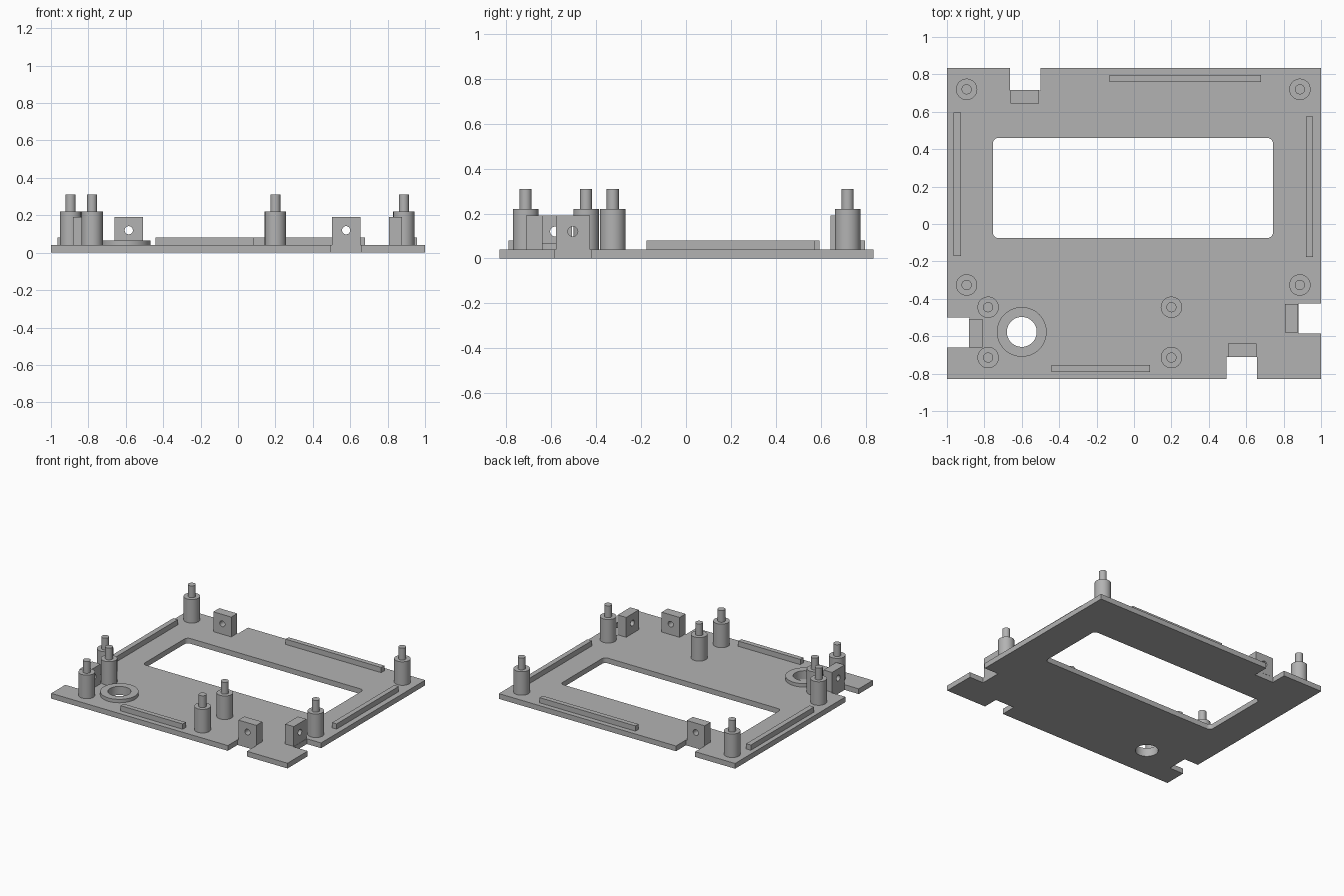
import bpy, bmesh
from math import pi, sin, cos, radians
from mathutils import Matrix

if "Cube" in bpy.data.objects:
    bpy.data.objects.remove(bpy.data.objects["Cube"])

grey = bpy.data.materials.new("plain grey")
grey.diffuse_color = (0.45, 0.45, 0.45, 1)
grey.use_nodes = True
grey.node_tree.nodes["Principled BSDF"].inputs["Base Color"].default_value = grey.diffuse_color


def circle(x, y, r, n=48):
    return [(x + r * cos(2 * pi * i / n), y + r * sin(2 * pi * i / n)) for i in range(n)]


def rect(x0, x1, y0, y1):
    return [(x0, y0), (x1, y0), (x1, y1), (x0, y1)]


def rounded_rect(x0, x1, y0, y1, r, steps=6):
    pts = []
    corners = [(x1 - r, y1 - r), (x0 + r, y1 - r), (x0 + r, y0 + r), (x1 - r, y0 + r)]
    for k, (cx, cy) in enumerate(corners):
        for i in range(steps + 1):
            a = pi / 2 * (k + i / steps)
            pts.append((cx + r * cos(a), cy + r * sin(a)))
    return pts


def solid(name, loops, z0, z1, matrix=Matrix()):
    """Extrude an outline (first loop) with holes (other loops) from z0 to z1."""
    curve = bpy.data.curves.new(name, 'CURVE')
    curve.dimensions = '2D'
    curve.fill_mode = 'BOTH'
    curve.extrude = (z1 - z0) / 2
    for loop in loops:
        spline = curve.splines.new('POLY')
        spline.points.add(len(loop) - 1)
        for p, (x, y) in zip(spline.points, loop):
            p.co = (x, y, 0, 1)
        spline.use_cyclic_u = True
    obj = bpy.data.objects.new(name, curve)
    bpy.context.collection.objects.link(obj)
    bpy.ops.object.select_all(action='DESELECT')
    obj.select_set(True)
    bpy.context.view_layer.objects.active = obj
    bpy.ops.object.convert(target='MESH')
    obj = bpy.context.view_layer.objects.active
    bm = bmesh.new()
    bm.from_mesh(obj.data)
    bmesh.ops.remove_doubles(bm, verts=bm.verts, dist=1e-5)
    bmesh.ops.transform(bm, verts=bm.verts, matrix=matrix @ Matrix.Translation((0, 0, (z0 + z1) / 2)))
    bmesh.ops.recalc_face_normals(bm, faces=bm.faces)
    bm.to_mesh(obj.data)
    bm.free()
    obj.data.materials.clear()
    obj.data.materials.append(grey)
    bpy.ops.object.shade_smooth_by_angle(angle=radians(30))
    return obj


TOP = 0.04
HOLE = (-0.6, -0.577)

# Base plate with four edge notches, a window and a round hole
outline = [(-1, -0.83), (0.495, -0.83), (0.495, -0.712), (0.657, -0.712), (0.657, -0.83), (1, -0.83),
           (1, -0.585), (0.88, -0.585), (0.88, -0.424), (1, -0.424), (1, 0.835),
           (-0.5, 0.835), (-0.5, 0.715), (-0.662, 0.715), (-0.662, 0.835), (-1, 0.835),
           (-1, -0.5), (-0.88, -0.5), (-0.88, -0.66), (-1, -0.66)]
solid("base_plate", [outline, rounded_rect(-0.755, 0.743, -0.075, 0.46, 0.03),
                     circle(*HOLE, 0.08)], 0, TOP)

# Raised collar around the round hole
solid("hole_collar", [circle(*HOLE, 0.133), circle(*HOLE, 0.08)], TOP, 0.066)

# Standoff posts with locating pins
posts = [(x, y) for x in (-0.895, 0.887) for y in (0.72, -0.326)]
posts += [(x, y) for x in (-0.78, 0.2) for y in (-0.445, -0.714)]
for x, y in posts:
    solid("standoff_post", [circle(x, y, 0.057)], TOP, 0.22)
    solid("locating_pin", [circle(x, y, 0.027)], 0.22, 0.31)

# Low ribs along the edges
for side, box in {"back": (-0.13, 0.68, 0.76, 0.797), "front": (-0.44, 0.085, -0.79, -0.753),
                  "left": (-0.965, -0.926, -0.17, 0.595), "right": (0.92, 0.958, -0.176, 0.575)}.items():
    solid(side + "_rib", [rect(*box)], TOP, 0.08)

# Upright mounting tabs, each with a screw hole through it
tabs = {"back": (-0.584, 0.68, 0), "front": (0.578, -0.676, 0),
        "left": (-0.845, -0.583, pi / 2), "right": (0.842, -0.504, pi / 2)}
for side, (x, y, turn) in tabs.items():
    m = Matrix.Translation((x, y, 0)) @ Matrix.Rotation(turn, 4, 'Z') @ Matrix.Rotation(pi / 2, 4, 'X')
    solid(side + "_tab", [rect(-0.076, 0.076, TOP, 0.192), circle(0, 0.12, 0.022, 32)], -0.036, 0.036, m)
